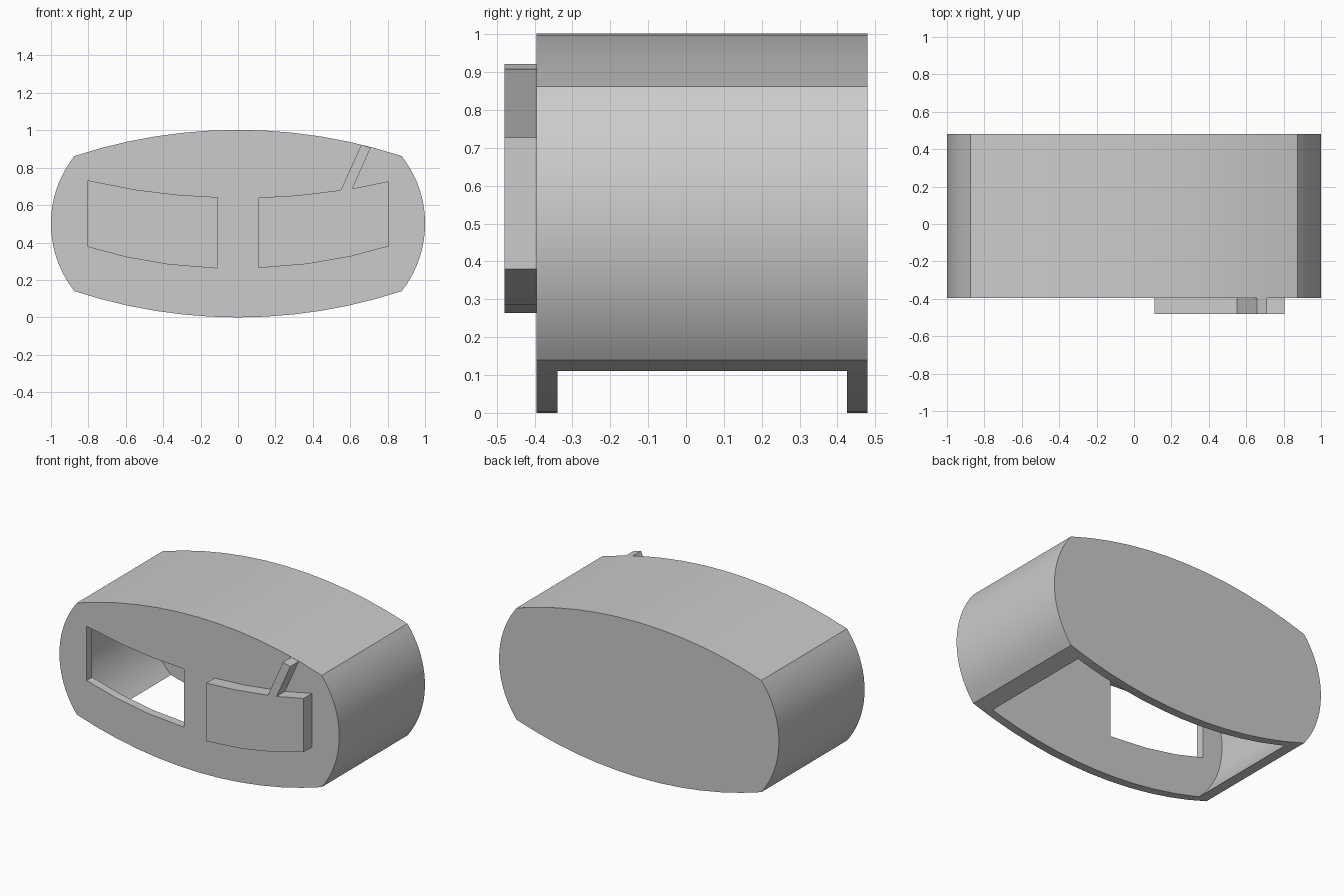
import bpy, bmesh, math

cube = bpy.data.objects.get("Cube")
if cube:
    bpy.data.objects.remove(cube, do_unlink=True)

grey = bpy.data.materials.new("light grey")
grey.use_nodes = True
grey.diffuse_color = (0.6, 0.6, 0.6, 1)
grey.node_tree.nodes["Principled BSDF"].inputs["Base Color"].default_value = (0.6, 0.6, 0.6, 1)

FRONT, BACK, WALL = -0.395, 0.48, 0.055


def arc(start, end, radius, n):
    """Points on the minor arc bulging to the right of start -> end."""
    (x0, z0), (x1, z1) = start, end
    dx, dz = x1 - x0, z1 - z0
    chord = math.hypot(dx, dz)
    h = math.sqrt(radius ** 2 - chord ** 2 / 4)
    cx, cz = (x0 + x1) / 2 - dz / chord * h, (z0 + z1) / 2 + dx / chord * h
    a0 = math.atan2(z0 - cz, x0 - cx)
    sweep = 2 * math.asin(chord / 2 / radius)
    return [(cx + radius * math.cos(a0 + sweep * i / n),
             cz + radius * math.sin(a0 + sweep * i / n)) for i in range(n + 1)]


def extrude_profile(name, points, y0, y1):
    """Solid made from an x-z outline pushed from y0 to y1."""
    bm = bmesh.new()
    face = bm.faces.new([bm.verts.new((x, y0, z)) for x, z in points])
    out = bmesh.ops.extrude_face_region(bm, geom=[face])
    moved = [v for v in out["geom"] if isinstance(v, bmesh.types.BMVert)]
    bmesh.ops.translate(bm, verts=moved, vec=(0, y1 - y0, 0))
    bmesh.ops.recalc_face_normals(bm, faces=bm.faces)
    mesh = bpy.data.meshes.new(name)
    bm.to_mesh(mesh)
    bm.free()
    mesh.materials.append(grey)
    obj = bpy.data.objects.new(name, mesh)
    bpy.context.collection.objects.link(obj)
    return obj


def activate(obj):
    bpy.ops.object.select_all(action="DESELECT")
    obj.select_set(True)
    bpy.context.view_layer.objects.active = obj


def cut(obj, cutter):
    mod = obj.modifiers.new("cut", "BOOLEAN")
    mod.operation, mod.solver, mod.object = "DIFFERENCE", "EXACT", cutter
    activate(obj)
    bpy.ops.object.modifier_apply(modifier=mod.name)
    bpy.data.objects.remove(cutter, do_unlink=True)


# Barrel-shaped housing: four arcs meeting at crisp corners
X, LOW, HIGH = 0.875, 0.14, 0.862
SIDE_R, TOP_R = 0.583, 2.8
outline = (arc((-X, LOW), (X, LOW), TOP_R, 12)[:-1]
           + arc((X, LOW), (X, HIGH), SIDE_R, 20)[:-1]
           + arc((X, HIGH), (-X, HIGH), TOP_R, 12)[:-1]
           + arc((-X, HIGH), (-X, LOW), SIDE_R, 20)[:-1])
housing = extrude_profile("housing", outline, FRONT, BACK)

# Hollow interior, open through the underside
IX, IZ, BX, BZ = 0.842, 0.813, 0.765, 0.1
cavity = ([(-BX, -0.1), (BX, -0.1)]
          + arc((BX, BZ), (IX, IZ), SIDE_R - WALL, 20)[:-1]
          + arc((IX, IZ), (-IX, IZ), TOP_R - WALL, 12)[:-1]
          + arc((-IX, IZ), (-BX, BZ), SIDE_R - WALL, 20))
cut(housing, extrude_profile("cavity_cutter", cavity, FRONT + WALL, BACK - WALL))

# Curved window on one side, matching raised panel with slanted strip on the other
lower = [(0.805, 0.38), (0.6, 0.325), (0.37, 0.285), (0.11, 0.264)]
upper = [(0.11, 0.64), (0.32, 0.652), (0.55, 0.68)]
window = [(-x, z) for x, z in lower + upper + [(0.805, 0.73)]]
cut(housing, extrude_profile("window_cutter", window, FRONT - 0.1, FRONT + WALL + 0.05))

strip = [(0.658, 0.922), (0.71, 0.908), (0.612, 0.688)]
panel = extrude_profile("front_panel", lower + upper + strip + [(0.805, 0.727)], -BACK, FRONT)

for obj in (housing, panel):
    activate(obj)
    bpy.ops.object.shade_smooth_by_angle(angle=math.radians(20))
